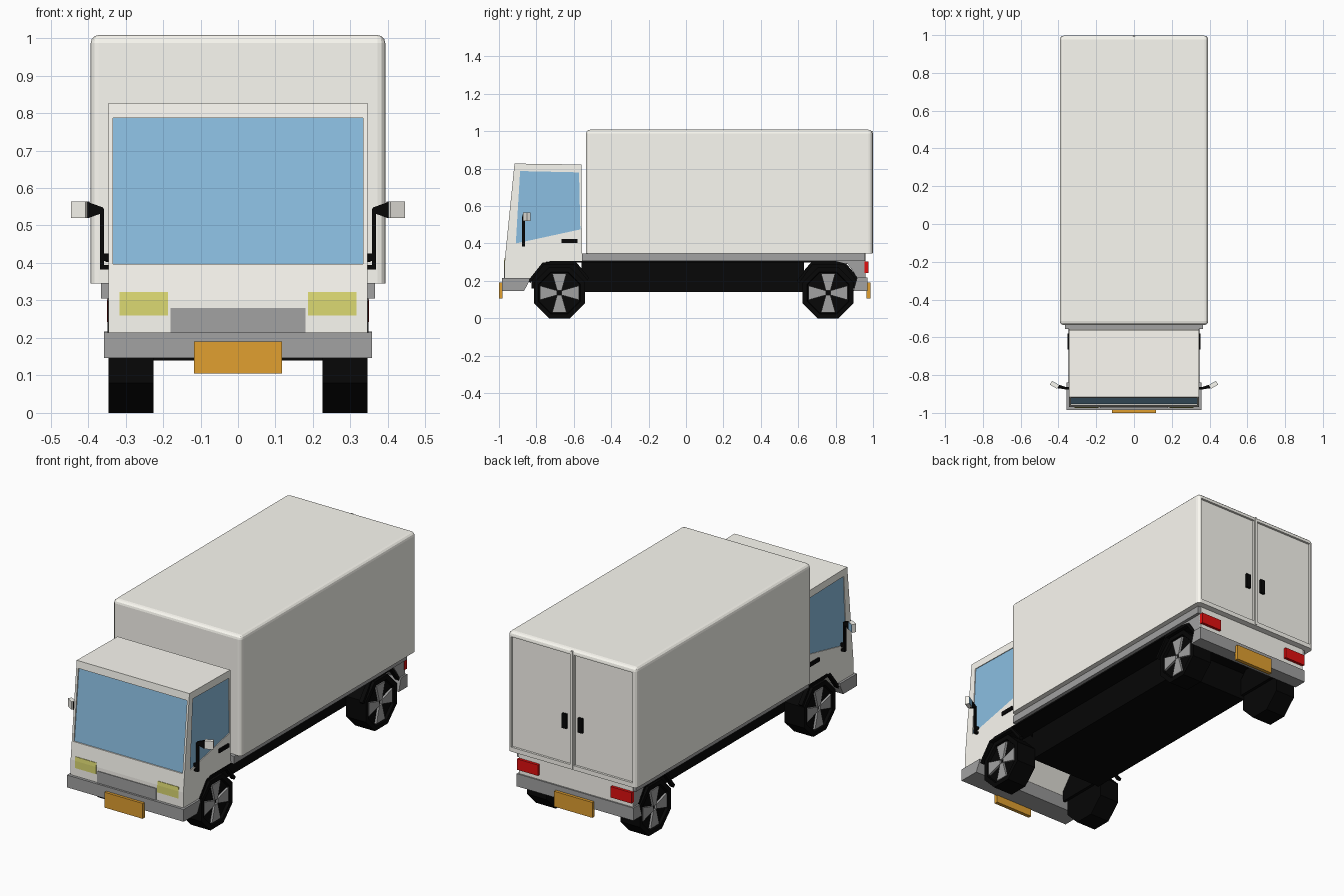
import bpy, bmesh, math
from mathutils import Matrix

if "Cube" in bpy.data.objects:
    bpy.data.objects.remove(bpy.data.objects["Cube"])


def material(name, r, g, b):
    m = bpy.data.materials.new(name)
    m.diffuse_color = (r, g, b, 1)
    m.use_nodes = True
    m.node_tree.nodes["Principled BSDF"].inputs["Base Color"].default_value = m.diffuse_color
    return m


CREAM = material("cream_paint", 0.97, 0.955, 0.89)
GREY = material("mid_grey", 0.36, 0.36, 0.36)
BLACK = material("black", 0.002, 0.002, 0.002)
GLASS = material("blue_glass", 0.26, 0.52, 0.76)
ORANGE = material("orange", 0.75, 0.35, 0.03)
YELLOW = material("yellow", 0.72, 0.70, 0.17)
RED = material("red", 0.75, 0.005, 0.005)


def finish(name, bm, mat, mirror=False):
    bmesh.ops.recalc_face_normals(bm, faces=bm.faces)
    me = bpy.data.meshes.new(name)
    bm.to_mesh(me)
    bm.free()
    ob = bpy.data.objects.new(name, me)
    bpy.context.collection.objects.link(ob)
    if mat:
        me.materials.append(mat)
    if mirror:
        ob.modifiers.new("mirror", 'MIRROR')
    return ob


def add_prism(bm, pts, x0, x1):
    """Extrude a (y, z) profile from x0 to x1."""
    face = bm.faces.new([bm.verts.new((x0, y, z)) for y, z in pts])
    ext = bmesh.ops.extrude_face_region(bm, geom=[face])["geom"]
    moved = [v for v in ext if isinstance(v, bmesh.types.BMVert)]
    bmesh.ops.translate(bm, verts=moved, vec=(x1 - x0, 0, 0))


def prism(name, pts, x0, x1, mat, mirror=False):
    bm = bmesh.new()
    add_prism(bm, pts, x0, x1)
    return finish(name, bm, mat, mirror)


def box(name, x0, x1, y0, y1, z0, z1, mat, mirror=False):
    return prism(name, [(y0, z0), (y1, z0), (y1, z1), (y0, z1)], x0, x1, mat, mirror)


def cut(target, cutter):
    cutter.hide_render = True
    cutter.hide_viewport = True
    mod = target.modifiers.new("cut", 'BOOLEAN')
    mod.operation = 'DIFFERENCE'
    mod.solver = 'EXACT'
    mod.object = cutter


# Cargo body: rounded everywhere but the bottom, with two recessed rear doors
cargo = box("cargo_body", -0.393, 0.393, -0.535, 0.997, 0.345, 1.008, CREAM)
bm = bmesh.new()
bm.from_mesh(cargo.data)
edges = [e for e in bm.edges if max(v.co.z for v in e.verts) > 0.9]
bmesh.ops.bevel(bm, geom=edges, offset=0.021, segments=3, profile=0.5, affect='EDGES')
bm.to_mesh(cargo.data)
bm.free()
cut(cargo, box("door_recess_cutter", 0.012, 0.372, 0.985, 1.1, 0.37, 0.98, None, True))
box("door_centre_bar", -0.006, 0.006, 0.975, 1.0, 0.35, 1.0, CREAM)
box("rear_door_handle", 0.035, 0.062, 0.98, 0.998, 0.56, 0.64, BLACK, True)

# Cab shell with front wheel arch cut into the profile
cab = prism("cab", [(-0.97, 0.2), (-0.84, 0.2), (-0.765, 0.295), (-0.73, 0.305),
                    (-0.556, 0.305), (-0.56, 0.822), (-0.917, 0.827), (-0.97, 0.30)],
            -0.345, 0.345, CREAM)


def front_y(z):
    return -0.97 + max(z - 0.30, 0) * 0.053 / 0.528


def front_panel(name, x0, x1, zs, out, depth, mat, mirror=False):
    """Panel following the sloped cab front."""
    pts = [(front_y(z) - out, z) for z in zs]
    pts += [(front_y(z) + depth, z) for z in reversed(zs)]
    return prism(name, pts, x0, x1, mat, mirror)


# Windows set slightly into the cab
cut(cab, front_panel("windscreen_cutter", -0.333, 0.333, (0.397, 0.787), 0.05, 0.010, None))
front_panel("windscreen", -0.333, 0.333, (0.397, 0.787), -0.007, 0.016, GLASS)
side = [(-0.91, 0.40), (-0.565, 0.475), (-0.572, 0.78), (-0.887, 0.787)]
cut(cab, prism("side_window_cutter", side, 0.339, 0.4, None, True))
prism("side_window", side, 0.335, 0.341, GLASS, True)

# Cab front details
front_panel("headlight", 0.187, 0.316, (0.26, 0.30, 0.322), 0.003, 0.02, YELLOW, True)
box("grille", -0.18, 0.18, -0.974, -0.95, 0.21, 0.28, GREY)
prism("front_bumper", [(-0.985, 0.147), (-0.865, 0.147), (-0.838, 0.2), (-0.838, 0.215),
                       (-0.985, 0.215)], -0.357, 0.357, GREY)
box("front_plate", -0.117, 0.117, -1.0, -0.98, 0.105, 0.19, ORANGE)
box("cab_door_handle", 0.34, 0.353, -0.665, -0.58, 0.403, 0.424, BLACK, True)

# Wing mirrors: brackets, post, flared arm and angled housing
for label, z0, z1 in (("low", 0.383, 0.395), ("high", 0.405, 0.425)):
    box("mirror_bracket_" + label, 0.34, 0.365, -0.876, -0.862, z0, z1, BLACK, True)
box("mirror_post", 0.357, 0.368, -0.876, -0.862, 0.383, 0.545, BLACK, True)
bm = bmesh.new()
for x, y, h, d in ((0.36, -0.869, 0.007, 0.006), (0.402, -0.86, 0.022, 0.01)):
    for sy, sz in ((-1, -1), (1, -1), (1, 1), (-1, 1)):
        bm.verts.new((x, y + sy * d, 0.541 + sz * h))
bmesh.ops.convex_hull(bm, input=bm.verts)
finish("mirror_arm", bm, BLACK, True)


def tilted_box(name, size, offset, mat):
    bm = bmesh.new()
    bmesh.ops.create_cube(bm, size=1)
    bmesh.ops.scale(bm, verts=bm.verts, vec=size)
    bmesh.ops.translate(bm, verts=bm.verts, vec=offset)
    bmesh.ops.rotate(bm, verts=bm.verts, matrix=Matrix.Rotation(math.radians(30), 3, 'Z'))
    bmesh.ops.translate(bm, verts=bm.verts, vec=(0.421, -0.852, 0.542))
    finish(name, bm, mat, True)


tilted_box("mirror_housing", (0.044, 0.022, 0.045), (0, 0, 0), CREAM)
tilted_box("mirror_glass", (0.038, 0.003, 0.039), (0, 0.011, 0), GLASS)

# Chassis between the axles, floor plate and cargo frame
box("chassis", -0.225, 0.225, -0.56, 0.63, 0.14, 0.306, BLACK)
box("underbody", -0.345, 0.345, -0.73, 0.86, 0.297, 0.306, BLACK)
box("frame", -0.365, 0.365, -0.556, 0.958, 0.305, 0.347, GREY)

# Rear corner fenders, panel, bumper and lights
prism("rear_fender", [(0.80, 0.306), (0.865, 0.29), (0.918, 0.215), (0.958, 0.215),
                      (0.958, 0.306)], 0.2, 0.348, GREY, True)
box("rear_panel", -0.348, 0.348, 0.95, 0.962, 0.21, 0.346, CREAM)
prism("rear_bumper", [(0.895, 0.147), (0.97, 0.147), (0.97, 0.217), (0.915, 0.217)],
      -0.357, 0.357, GREY)
box("rear_plate", -0.117, 0.117, 0.965, 0.986, 0.105, 0.19, ORANGE)
box("tail_light", 0.222, 0.350, 0.955, 0.977, 0.243, 0.303, RED, True)

# Wheel wells (inner walls) with a thin lip, and eight-sided wheels
R = 0.136 / math.cos(math.pi / 8)
for label, yc in (("front", -0.677), ("rear", 0.76)):
    well = [(-0.15, 0.16), (-0.15, 0.23), (-0.09, 0.30), (0.09, 0.30), (0.157, 0.22), (0.157, 0.16)]
    prism(label + "_wheel_well", [(yc + y, z) for y, z in well], 0.205, 0.222, BLACK, True)
    lip = [(-0.168, 0.2), (-0.09, 0.298), (0.09, 0.298), (0.16, 0.215)]
    lip += [(y * 0.93, z - 0.012) for y, z in lip[::-1]]
    prism(label + "_arch_lip", [(yc + y, z) for y, z in lip], 0.325, 0.348, BLACK, True)

    ring = [(yc + R * math.cos((k + 0.5) * math.pi / 4),
             0.136 + R * math.sin((k + 0.5) * math.pi / 4)) for k in range(8)]
    bm = bmesh.new()
    add_prism(bm, ring, 0.225, 0.345)
    outer = max(bm.faces, key=lambda f: f.calc_center_median().x)
    bmesh.ops.inset_region(bm, faces=[outer], thickness=0.026)
    bmesh.ops.inset_region(bm, faces=[outer], thickness=0.004)
    bmesh.ops.translate(bm, verts=outer.verts, vec=(-0.015, 0, 0))
    finish(label + "_tyre", bm, BLACK, True)

    # Four flared spokes
    bm = bmesh.new()
    for k in range(4):
        a = k * math.pi / 2
        c, s = math.cos(a), math.sin(a)
        wedge = [(0.012, -0.012), (0.104, -0.038), (0.104, 0.038), (0.012, 0.012)]
        add_prism(bm, [(yc + r * c - t * s, 0.136 + r * s + t * c) for r, t in wedge],
                  0.325, 0.342)
    finish(label + "_wheel_spokes", bm, GREY, True)
